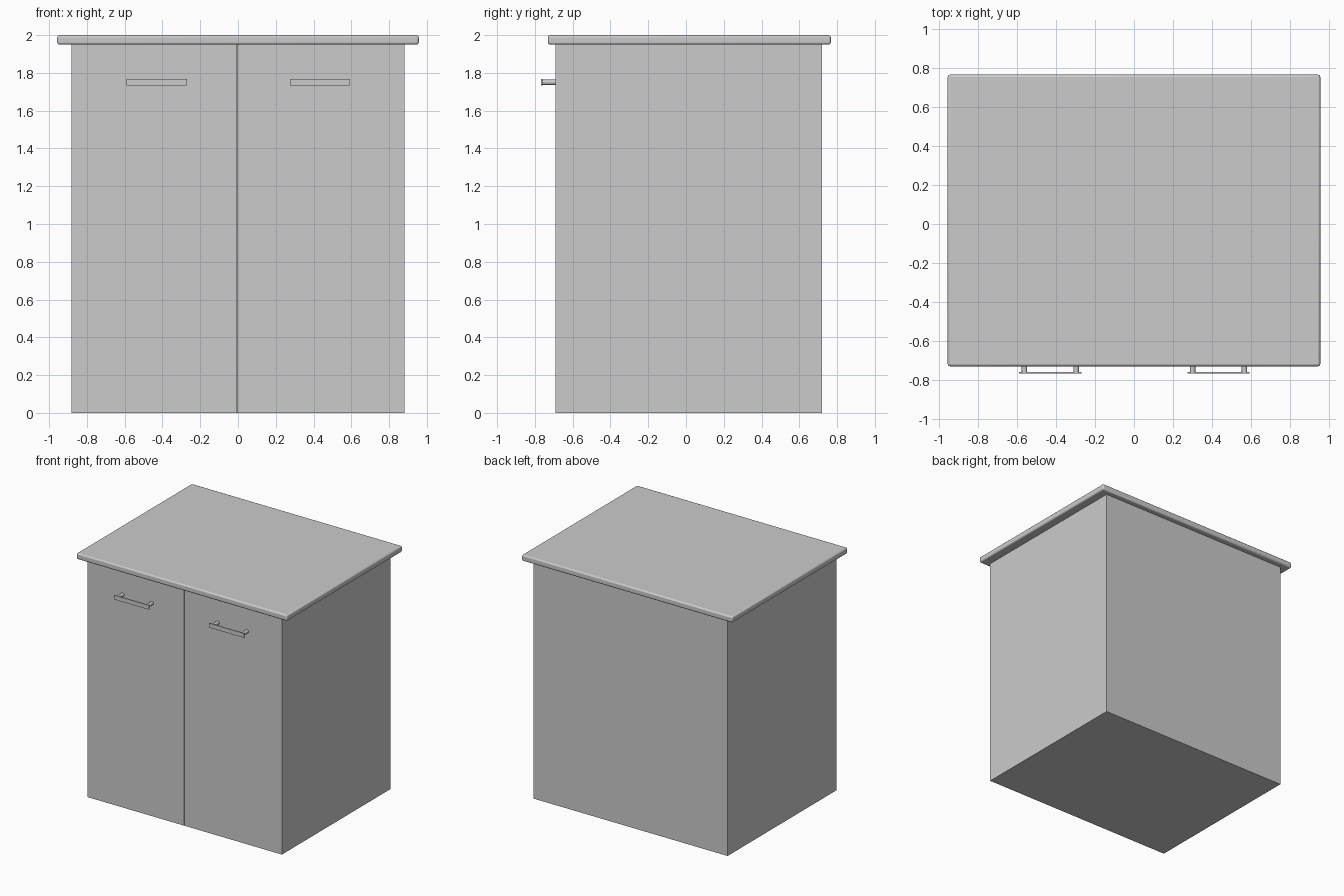
import bpy
import bmesh
from mathutils import Matrix

if "Cube" in bpy.data.objects:
    bpy.data.objects.remove(bpy.data.objects["Cube"])


def box(name, x, y, z, bevel=0.0):
    """Box from (min, max) ranges, optionally with rounded edges."""
    bm = bmesh.new()
    bmesh.ops.create_cube(bm, size=1.0)
    for v in bm.verts:
        v.co = [lo + (c + 0.5) * (hi - lo) for c, (lo, hi) in zip(v.co, (x, y, z))]
    mesh = bpy.data.meshes.new(name)
    bm.to_mesh(mesh)
    bm.free()
    obj = bpy.data.objects.new(name, mesh)
    bpy.context.collection.objects.link(obj)
    if bevel:
        mod = obj.modifiers.new("rounded_edges", "BEVEL")
        mod.width = bevel
        mod.segments = 3
        smooth(obj)
    return obj


def smooth(obj):
    bpy.ops.object.select_all(action="DESELECT")
    obj.select_set(True)
    bpy.context.view_layer.objects.active = obj
    bpy.ops.object.shade_smooth_by_angle()


def post(name, x, y0, y1, z, radius):
    """Round handle post running along y."""
    bpy.ops.mesh.primitive_cylinder_add(vertices=24, radius=radius, depth=y1 - y0)
    obj = bpy.context.object
    obj.name = name
    obj.data.transform(Matrix.Translation((x, (y0 + y1) / 2, z))
                       @ Matrix.Rotation(1.5707963, 4, "X"))
    smooth(obj)


FRONT, BACK, SIDE = -0.69, 0.72, 0.882
DOOR_BACK, SEAM, GAP = -0.67, -0.006, 0.002
HANDLE_Z = 1.75

# Cabinet body and rounded worktop
box("cabinet_body", (-SIDE, SIDE), (DOOR_BACK, BACK), (0, 1.952))
box("worktop", (-0.957, 0.957), (-0.731, 0.767), (1.95, 2.0), bevel=0.012)

# Two doors with a narrow seam, each carrying a bar handle
doors = (("left", -SIDE, SEAM - GAP, -0.43), ("right", SEAM + GAP, SIDE, 0.434))
for side, x0, x1, hx in doors:
    box(f"{side}_door", (x0, x1), (FRONT, DOOR_BACK), (0, 1.952))
    box(f"{side}_handle_bar", (hx - 0.16, hx + 0.16), (-0.768, -0.761),
        (HANDLE_Z - 0.018, HANDLE_Z + 0.018))
    for i, dx in enumerate((-0.133, 0.133)):
        post(f"{side}_handle_post_{i + 1}", hx + dx, -0.762, FRONT + 0.005,
             HANDLE_Z, 0.014)
